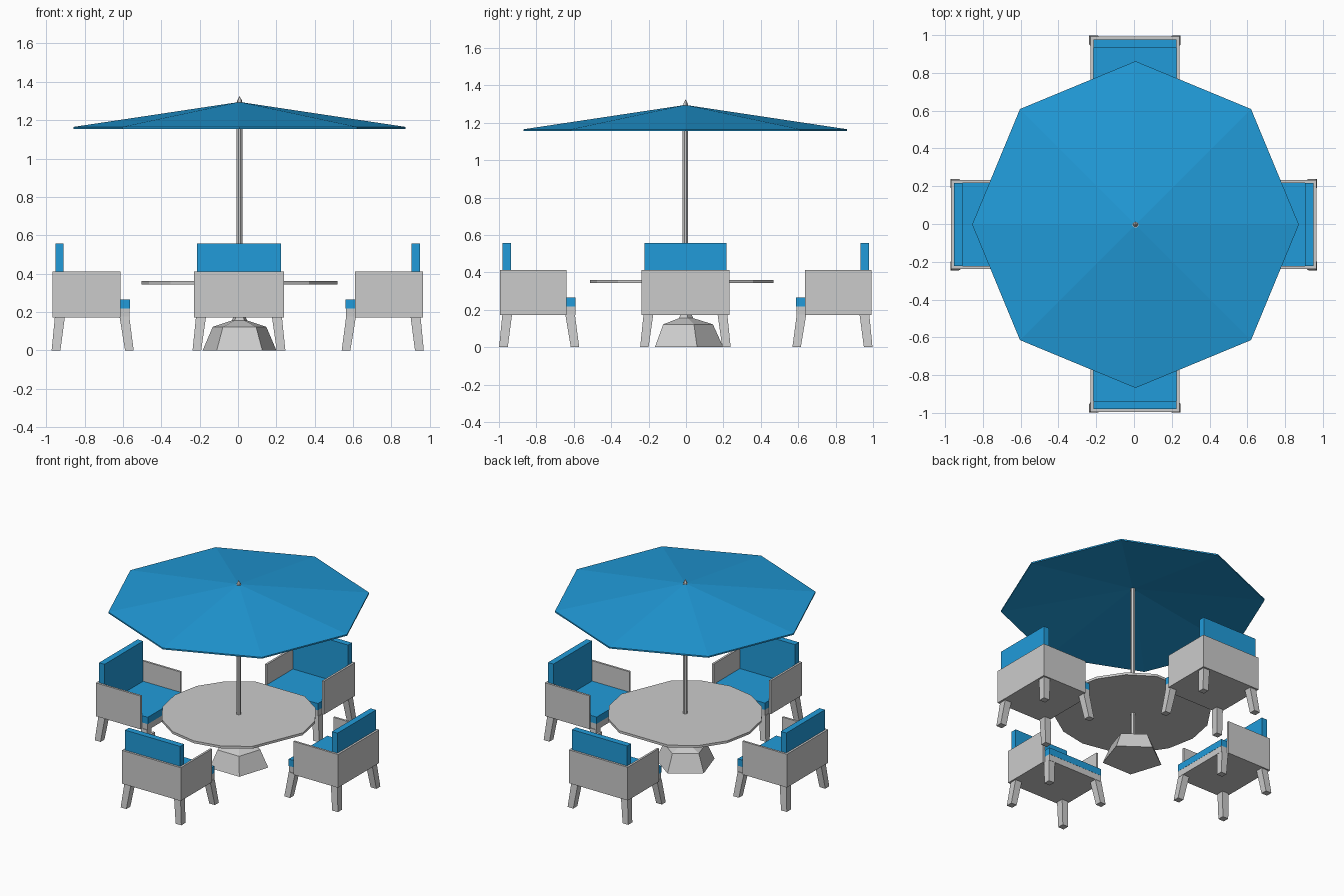
import bpy, bmesh, math
from mathutils import Matrix

if "Cube" in bpy.data.objects:
    bpy.data.objects.remove(bpy.data.objects["Cube"])

blue = bpy.data.materials.new("blue_fabric")
blue.diffuse_color = (0.015, 0.33, 0.70, 1)
blue.use_nodes = True
blue.node_tree.nodes["Principled BSDF"].inputs["Base Color"].default_value = blue.diffuse_color
CX, CY = 0.008, -0.003  # umbrella and table centre


def finish(name, bm, mat=None, matrix=None):
    bmesh.ops.recalc_face_normals(bm, faces=bm.faces)
    me = bpy.data.meshes.new(name)
    bm.to_mesh(me)
    bm.free()
    ob = bpy.data.objects.new(name, me)
    bpy.context.collection.objects.link(ob)
    if mat:
        me.materials.append(mat)
    if matrix:
        ob.matrix_world = matrix
    return ob


def block(name, bottom, top, z0, z1, mat=None, matrix=None):
    """Box between two rectangles (x0, x1, y0, y1), which may differ."""
    bm = bmesh.new()
    bmesh.ops.create_cube(bm, size=2)
    for v in bm.verts:
        r = top if v.co.z > 0 else bottom
        v.co = (r[v.co.x > 0], r[2 + (v.co.y > 0)], z1 if v.co.z > 0 else z0)
    return finish(name, bm, mat, matrix)


def lathe(name, profile, angles, mat=None):
    """Faceted turned shape from (radius, z) points; flat caps on open ends."""
    bm = bmesh.new()
    n = len(angles)
    rings = []
    for r, z in profile:
        if r == 0:
            rings.append([bm.verts.new((CX, CY, z))] * n)
        else:
            rings.append([bm.verts.new((CX + r * math.cos(math.radians(a)),
                                        CY + r * math.sin(math.radians(a)), z)) for a in angles])
    for a, b in zip(rings, rings[1:]):
        for i in range(n):
            j = (i + 1) % n
            bm.faces.new(list(dict.fromkeys((a[i], a[j], b[j], b[i]))))
    for ring, (r, z) in ((rings[0], profile[0]), (rings[-1], profile[-1])):
        if r:
            bm.faces.new(ring)
    return finish(name, bm, mat)


def around(n, start=0):
    return [start + 360 * i / n for i in range(n)]


# Umbrella: hollow canopy, pole, finial and five-sided foot
lathe("canopy", [(0, 1.295), (0.865, 1.165), (0.865, 1.155), (0, 1.285)], around(8), blue)
lathe("pole", [(0.016, 0.13), (0.016, 1.295)], around(8, 22.5))
lathe("finial", [(0.016, 1.285), (0.012, 1.305), (0, 1.325)], around(5, 90))
lathe("umbrella_foot", [(0.202, 0), (0.147, 0.122), (0.042, 0.155), (0.034, 0.172)],
      around(5, 90))

# Table top: sixteen-sided disc with two corners left out
lathe("table_top", [(0.511, 0.343), (0.511, 0.36)],
      [a for a in around(16) if a not in (90, 337.5)])


def chair(name, m):
    """Armchair whose back points along local +y."""
    def part(n, rect, z0, z1, mat=None):
        block(f"{name}_{n}", rect, rect, z0, z1, mat, m)

    part("seat_base", (-0.22, 0.22, 0.592, 0.98), 0.172, 0.217)
    part("seat_cushion", (-0.22, 0.22, 0.591, 0.94), 0.217, 0.266, blue)
    part("back_cushion", (-0.22, 0.22, 0.936, 0.98), 0.217, 0.556, blue)
    part("back_panel", (-0.235, 0.235, 0.98, 0.995), 0.172, 0.412)
    for side, s in (("left", -1), ("right", 1)):
        x = sorted((s * 0.22, s * 0.235))
        part(f"{side}_arm", (*x, 0.639, 0.98), 0.172, 0.412)
        # Splayed legs
        xb = sorted((s * 0.197, s * 0.242))
        xt = sorted((s * 0.172, s * 0.224))
        block(f"{name}_{side}_rear_leg", (*xb, 0.953, 0.999), (*xt, 0.93, 0.982), 0, 0.175, None, m)
        block(f"{name}_{side}_front_leg", (*xb, 0.571, 0.616), (*xt, 0.594, 0.645), 0, 0.175, None, m)


# Four chairs around the table; the side pair sits slightly closer
for i, (name, ox, oy) in enumerate((("rear_chair", 0.005, -0.002), ("left_chair", 0.027, -0.003),
                                    ("front_chair", 0.005, 0), ("right_chair", -0.03, -0.003))):
    chair(name, Matrix.Translation((ox, oy, 0)) @ Matrix.Rotation(math.pi / 2 * i, 4, 'Z'))
